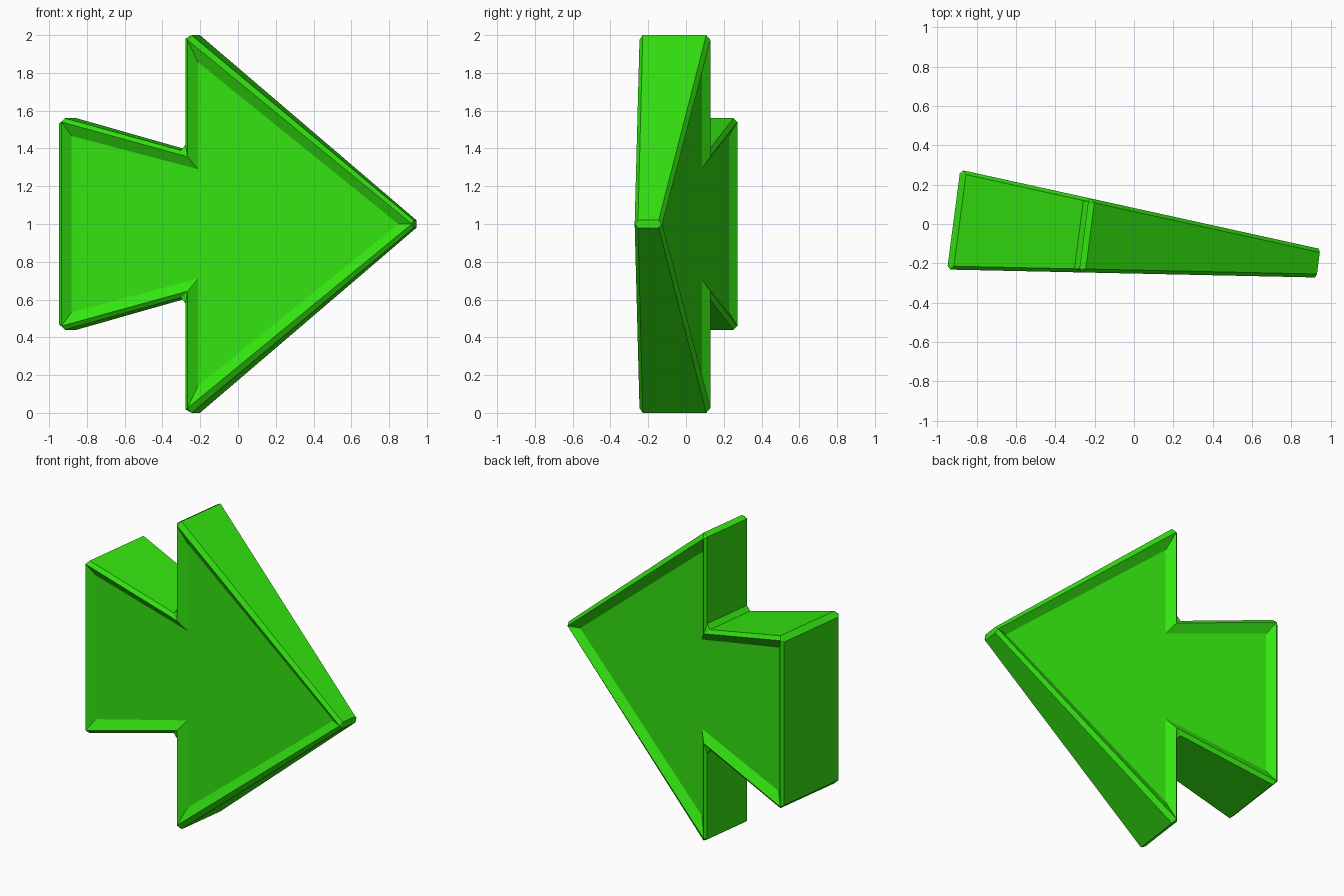
import bpy, bmesh

if "Cube" in bpy.data.objects:
    bpy.data.objects.remove(bpy.data.objects["Cube"])

# upper half outline: (outer point), (rim crest point), (recessed floor point)
TIP = ((0.92, 1.0), (0.844, 1.0))
WING = ((-0.267, 1.974), (-0.217, 1.857))
NOTCH = ((-0.267, 1.356), (-0.217, 1.29))
TAIL = ((-0.934, 1.54), (-0.885, 1.466))
HALF = [
    ((0.928, 1.02), *TIP),
    ((-0.248, 2.0), *WING), ((-0.28, 1.982), *WING),
    ((-0.28, 1.42), *NOTCH), ((-0.305, 1.39), *NOTCH),
    ((-0.918, 1.56), *TAIL), ((-0.95, 1.53), *TAIL),
]
flip = lambda p: (p[0], 2.0 - p[1])
OUTLINE = HALF + [tuple(flip(p) for p in row) for row in reversed(HALF)]
DX, DY = 0.13, 0.99      # thickness direction
CHAMFER, RECESS = 0.018, 0.035


def place(p, depth, back):
    """Put an outline point at a depth below the front or back of the wedge."""
    x, z = p
    y = -0.232 - 0.0215 * (x + 0.93)
    thick = (0.275 - 0.22 * (x + 0.88) - y) / (DY + 0.22 * DX)
    t = thick - depth if back else depth
    return (x + DX * t, y + DY * t, z)


# tapered arrow: rings run front floor, front crest, sides, back crest, back floor
bm = bmesh.new()
rings = []
for kind, depth, back in [(2, RECESS, 0), (1, 0, 0), (0, CHAMFER, 0),
                          (0, CHAMFER, 1), (1, 0, 1), (2, RECESS, 1)]:
    rings.append([bm.verts.new(place(row[kind], depth, back)) for row in OUTLINE])
n = len(OUTLINE)
for a, b in zip(rings, rings[1:]):
    for i in range(n):
        j = (i + 1) % n
        bm.faces.new((a[i], a[j], b[j], b[i]))
bm.faces.new(rings[0])
bm.faces.new(rings[-1])
bmesh.ops.remove_doubles(bm, verts=bm.verts, dist=0.0005)
bmesh.ops.recalc_face_normals(bm, faces=bm.faces)

mesh = bpy.data.meshes.new("arrow")
bm.to_mesh(mesh)
bm.free()
green = bpy.data.materials.new("bright green")
green.diffuse_color = (0.033, 0.78, 0.005, 1)
green.use_nodes = True
green.node_tree.nodes["Principled BSDF"].inputs["Base Color"].default_value = green.diffuse_color
mesh.materials.append(green)
arrow = bpy.data.objects.new("arrow", mesh)
bpy.context.collection.objects.link(arrow)
